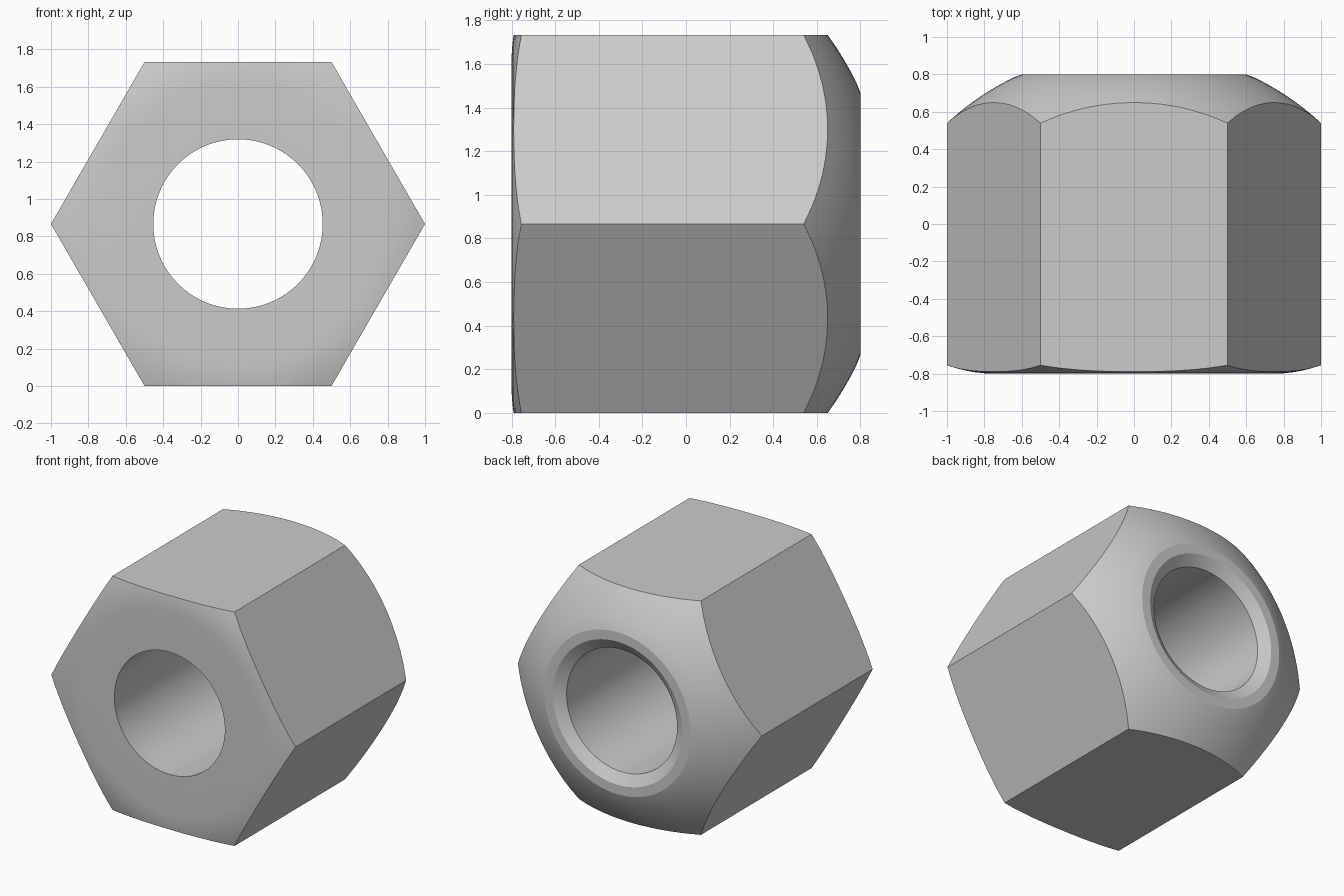
import bpy, bmesh
from math import sqrt, sin, cos, pi

if "Cube" in bpy.data.objects:
    bpy.data.objects.remove(bpy.data.objects["Cube"])

MID_Z = sqrt(3) / 2
HOLE_R = 0.453
SEGMENTS = 72


def loft_rings(name, profile, sides, close):
    """Revolve (radius, y) points around the horizontal y axis."""
    bm = bmesh.new()
    rings = [[bm.verts.new((r * cos(2 * pi * i / sides), y, MID_Z + r * sin(2 * pi * i / sides)))
              for i in range(sides)] for r, y in profile]
    pairs = list(zip(rings, rings[1:]))
    if close:
        pairs.append((rings[-1], rings[0]))
    else:
        bm.faces.new(rings[0])
        bm.faces.new(rings[-1])
    for a, b in pairs:
        for i in range(sides):
            j = (i + 1) % sides
            bm.faces.new((a[i], a[j], b[j], b[i]))
    bmesh.ops.recalc_face_normals(bm, faces=bm.faces)
    mesh = bpy.data.meshes.new(name)
    bm.to_mesh(mesh)
    bm.free()
    obj = bpy.data.objects.new(name, mesh)
    bpy.context.collection.objects.link(obj)
    return obj


# Turned body: bore, slightly rounded front, spherical back, countersunk mouth
front = [(r, -0.8 + 0.72 * (r - 0.75) ** 2) for r in (0.75 + 0.35 * i / 7 for i in range(8))]
dome = [(r, sqrt(2.166 - r * r) - 0.54) for r in (1.1 - 0.5 * i / 10 for i in range(10))]
profile = [(HOLE_R, -0.8)] + front + dome + [(0.6, 0.8), (0.53, 0.8), (HOLE_R, 0.75)]
nut = loft_rings("hex_nut", profile, SEGMENTS, True)

# Hexagonal prism trims the turned body to six flats
hexagon = loft_rings("hex_cutter", [(1, -1), (1, 1)], 6, False)
hexagon.hide_render = True
trim = nut.modifiers.new("hex_trim", 'BOOLEAN')
trim.operation = 'INTERSECT'
trim.solver = 'EXACT'
trim.object = hexagon

bpy.context.view_layer.objects.active = nut
nut.select_set(True)
bpy.ops.object.modifier_apply(modifier=trim.name)
bpy.data.objects.remove(hexagon)
bpy.ops.object.shade_smooth_by_angle(angle=0.35)
